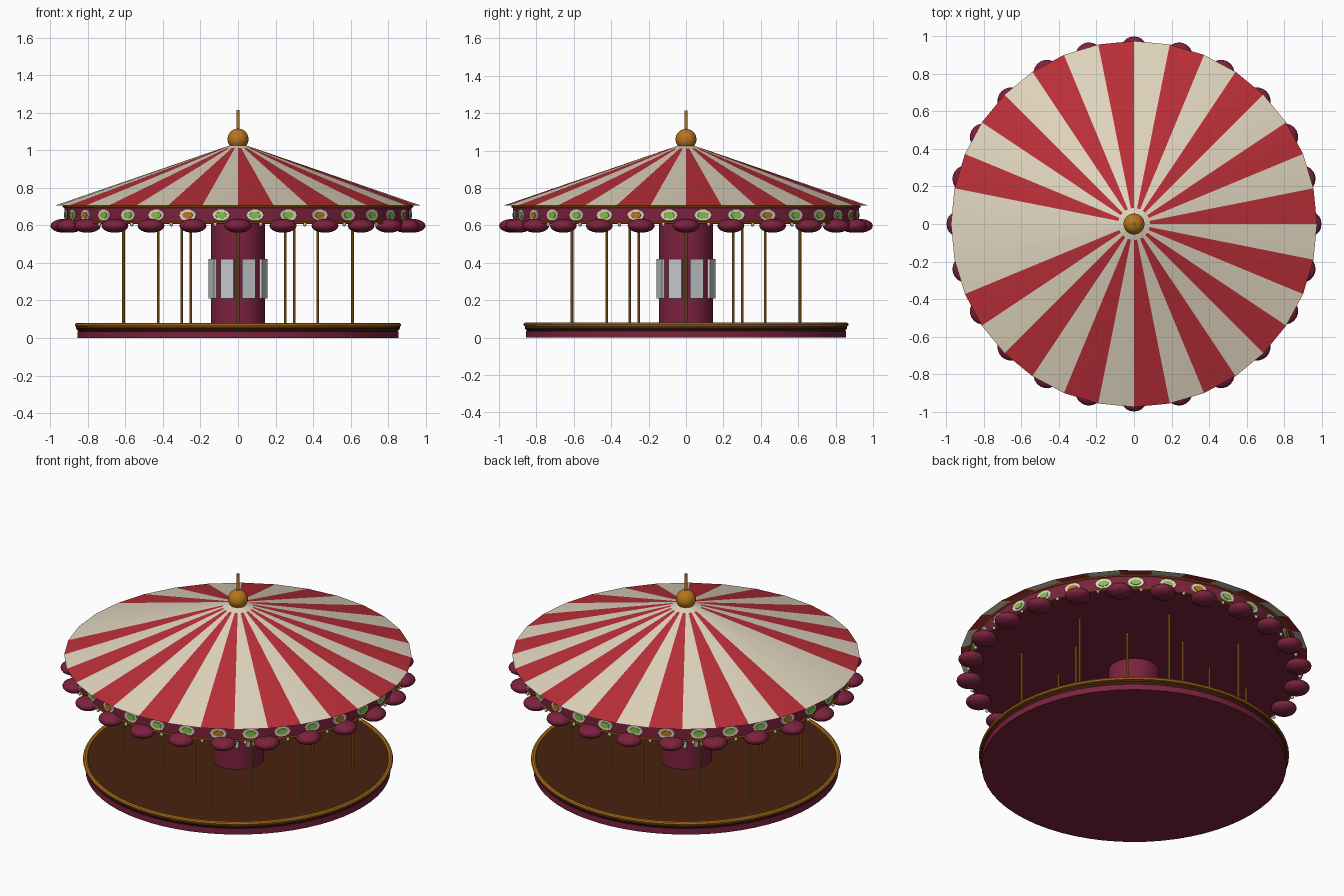
import bpy, bmesh, math
from mathutils import Matrix, Vector

if "Cube" in bpy.data.objects:
    bpy.data.objects.remove(bpy.data.objects["Cube"], do_unlink=True)


def material(name, r, g, b):
    m = bpy.data.materials.new(name)
    m.use_nodes = True
    m.diffuse_color = (r, g, b, 1)
    m.node_tree.nodes["Principled BSDF"].inputs["Base Color"].default_value = (r, g, b, 1)
    return m


MAROON = material("maroon", 0.2, 0.016, 0.048)
RED = material("stripe red", 0.5, 0.028, 0.04)
CREAM = material("cream", 0.75, 0.67, 0.52)
GOLD = material("gold", 0.48, 0.18, 0.012)
BROWN = material("wood brown", 0.066, 0.016, 0.005)
GREEN = material("green", 0.22, 0.54, 0.06)
MIRROR = material("mirror grey", 0.55, 0.58, 0.6)


def finish(name, bm, mats, smooth=True):
    mesh = bpy.data.meshes.new(name)
    bm.to_mesh(mesh)
    bm.free()
    for m in mats:
        mesh.materials.append(m)
    ob = bpy.data.objects.new(name, mesh)
    bpy.context.collection.objects.link(ob)
    if smooth:
        bpy.ops.object.select_all(action="DESELECT")
        ob.select_set(True)
        bpy.context.view_layer.objects.active = ob
        bpy.ops.object.shade_smooth_by_angle(angle=math.radians(35))
    return ob


def lathe(name, profile, mats, steps=64, closed=False, rule=None):
    """Spin (radius, z) points about z; rule(segment, ring) picks a material."""
    bm = bmesh.new()
    rings = []
    for r, z in profile:
        if r == 0:
            rings.append([bm.verts.new((0, 0, z))] * steps)
        else:
            rings.append([bm.verts.new((r * math.cos(i * math.tau / steps),
                                        r * math.sin(i * math.tau / steps), z))
                          for i in range(steps)])
    pairs = list(zip(rings, rings[1:]))
    if closed:
        pairs.append((rings[-1], rings[0]))
    for k, (a, b) in enumerate(pairs):
        for i in range(steps):
            j = (i + 1) % steps
            corners = list(dict.fromkeys((a[i], a[j], b[j], b[i])))
            face = bm.faces.new(corners)
            if rule:
                face.material_index = rule(i, k)
    bmesh.ops.recalc_face_normals(bm, faces=bm.faces)
    return finish(name, bm, mats)


def ring(name, radius, z, thick, height, mat, steps=64):
    pts = [(radius + thick * math.cos(a * math.tau / 8), z + height * math.sin(a * math.tau / 8))
           for a in range(8)]
    return lathe(name, pts, [mat], steps, closed=True)


def around(count, radius, z, offset=0.0):
    """Frames evenly spaced on a circle, local x pointing outward."""
    for i in range(count):
        turn = Matrix.Rotation((i + offset) * math.tau / count, 4, "Z")
        yield i, turn @ Matrix.Translation((radius, 0, z))


def balls(name, count, radius, z, offset, size, mat, detail):
    bm = bmesh.new()
    for i, frame in around(count, radius, z, offset):
        bmesh.ops.create_uvsphere(bm, u_segments=detail, v_segments=detail // 2 + 2, radius=1,
                                  matrix=frame @ Matrix.Diagonal((*size, 1)))
    return finish(name, bm, [mat])


def poles(name, radius, offset):
    bm = bmesh.new()
    for i, frame in around(8, radius, 0.345, offset):
        bmesh.ops.create_cone(bm, cap_ends=True, segments=10, radius1=0.007, radius2=0.007,
                              depth=0.55, matrix=frame)
    return finish(name, bm, [GOLD])


def plates(name, radius, half_w, half_h, thick, mats, rule):
    """Oval plates standing on each flat side of the valance."""
    bm = bmesh.new()
    for i, frame in around(32, radius, 0.655, 0.5):
        old = set(bm.faces)
        bmesh.ops.create_cone(bm, cap_ends=True, segments=10, radius1=1, radius2=0.94, depth=1,
                              matrix=frame @ Matrix.Rotation(math.pi / 2, 4, "Y")
                              @ Matrix.Diagonal((half_h, half_w, thick, 1)))
        for f in set(bm.faces) - old:
            f.material_index = rule(i)
    return finish(name, bm, mats, smooth=False)


# Platform
lathe("platform_base", [(0, 0), (0.855, 0), (0.855, 0.036), (0, 0.036)], [MAROON])
lathe("platform_floor", [(0, 0.03), (0.85, 0.036), (0.862, 0.05), (0.862, 0.072), (0, 0.072)],
      [BROWN])
ring("platform_rim", 0.856, 0.07, 0.014, 0.011, GOLD)

# Centre column with flat mirrors
lathe("centre_column", [(0.145, 0.07), (0.145, 0.62)], [MAROON], 48)
bm = bmesh.new()
for i, frame in around(8, 0.147, 0.315, 0.5):
    bmesh.ops.create_cube(bm, size=1, matrix=frame @ Matrix.Diagonal((0.016, 0.076, 0.21, 1)))
finish("column_mirrors", bm, [MIRROR], smooth=False)

# Poles in two staggered circles
poles("outer_poles", 0.66, 0.5)
poles("inner_poles", 0.425, 0)

# Valance, ceiling and trims
lathe("valance", [(0, 0.613), (0.925, 0.613), (0.925, 0.703), (0, 0.703)], [MAROON], 32)
ring("valance_top_trim", 0.927, 0.7, 0.008, 0.006, GOLD, 32)
ring("valance_bottom_trim", 0.927, 0.613, 0.007, 0.005, GOLD, 32)

# Painted medallions, every fourth one gold
FLAT = 0.925 * math.cos(math.pi / 32)
plates("medallions", FLAT + 0.002, 0.05, 0.033, 0.006, [CREAM], lambda i: 0)
plates("medallion_centres", FLAT + 0.005, 0.031, 0.019, 0.006, [GREEN, GOLD],
       lambda i: 1 if i % 4 == 2 else 0)

# Hanging cushions with small lights between
balls("valance_cushions", 24, 0.927, 0.598, 0, (0.072, 0.072, 0.037), MAROON, 20)
balls("valance_lights", 24, 0.93, 0.604, 0.5, (0.01, 0.01, 0.01), CREAM, 8)


# Striped canopy: plain crown, alternating panels, one double cream panel
def stripe(i, k):
    return 0 if k == 0 or i % 2 or i == 16 else 1


lathe("canopy", [(0.03, 1.03), (0.085, 1.012), (0.975, 0.706)], [CREAM, RED], 32, rule=stripe)

# Finial
balls("finial_ball", 1, 0, 1.06, 0, (0.056, 0.056, 0.056), GOLD, 24)
lathe("finial_spire", [(0.008, 1.05), (0.008, 1.215), (0, 1.215)], [GOLD], 12)
